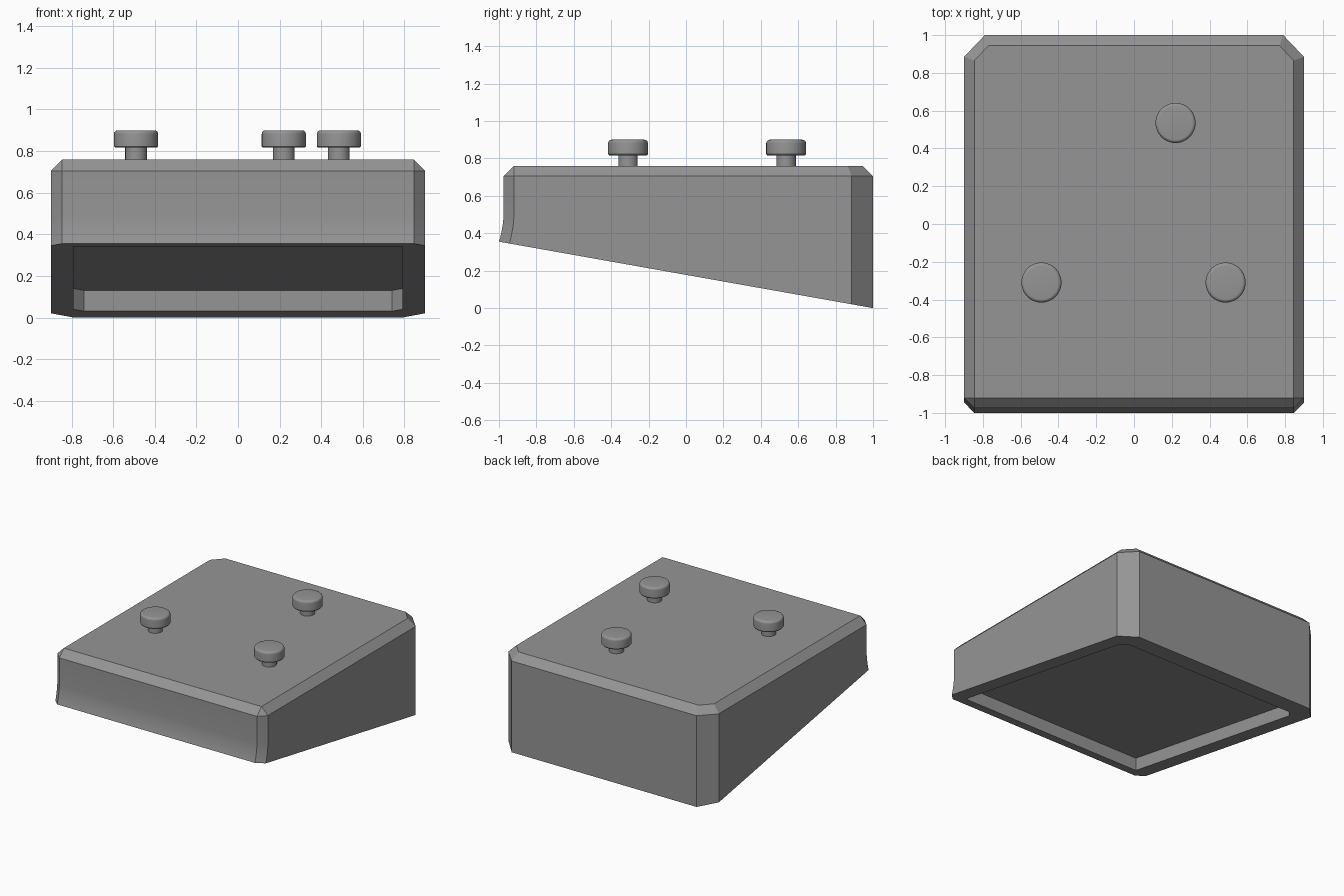
import bpy, bmesh, math

if "Cube" in bpy.data.objects:
    bpy.data.objects.remove(bpy.data.objects["Cube"])

grey = bpy.data.materials.new("grey")
grey.diffuse_color = (0.3, 0.3, 0.3, 1)
grey.use_nodes = True
grey.node_tree.nodes["Principled BSDF"].inputs["Base Color"].default_value = grey.diffuse_color


def finish(bm, name, angle=20):
    bmesh.ops.remove_doubles(bm, verts=bm.verts, dist=1e-4)
    bmesh.ops.recalc_face_normals(bm, faces=bm.faces)
    me = bpy.data.meshes.new(name)
    bm.to_mesh(me)
    bm.free()
    me.materials.append(grey)
    ob = bpy.data.objects.new(name, me)
    bpy.context.collection.objects.link(ob)
    bpy.ops.object.select_all(action='DESELECT')
    ob.select_set(True)
    bpy.context.view_layer.objects.active = ob
    bpy.ops.object.shade_smooth_by_angle(angle=math.radians(angle))
    return ob


def outline(x, front, back, cf, cbx, cby):
    """Mirrored rectangle with cut corners, counter-clockwise from front left."""
    half = [(x - cf, front), (x, front + cf), (x, back - cby), (x - cbx, back)]
    return half + [(-px, py) for px, py in reversed(half)]


def slope(y):
    return 0.1775 * (1 - y)


def wedge_body():
    bm = bmesh.new()
    rings = [[(x, y, 0.76) for x, y in outline(0.845, -0.92, 0.945, 0, 0.075, 0.08)]]
    # walls, flaring out at the lower front, down to the sloping underside
    for t, front in ((0, -0.975), (0.6, -0.975), (0.72, -0.979),
                     (0.84, -0.986), (0.93, -0.993), (1, -1.0)):
        rings.append([(x, y, 0.705 + t * (slope(y) - 0.705))
                      for x, y in outline(0.9, front, 1.0, 0.055, 0.11, 0.115)])
    # underside rim and shallow recess
    opening = outline(0.79, -0.92, 0.83, 0, 0.05, 0.05)
    for depth in (0, 0.1):
        rings.append([(x, y, slope(y) + depth) for x, y in opening])
    loops = [[bm.verts.new(p) for p in r] for r in rings]
    for a, b in zip(loops, loops[1:]):
        for i in range(8):
            j = (i + 1) % 8
            bm.faces.new((a[i], a[j], b[j], b[i]))
    bm.faces.new(loops[0])
    bm.faces.new(loops[-1])
    return finish(bm, "wedge_body")


def lathe(name, profile, x, y, n=48):
    bm = bmesh.new()
    loops = [[bm.verts.new((x + r * math.cos(math.tau * i / n),
                            y + r * math.sin(math.tau * i / n), z))
              for i in range(n)] for r, z in profile]
    for a, b in zip(loops, loops[1:]):
        for i in range(n):
            j = (i + 1) % n
            bm.faces.new((a[i], a[j], b[j], b[i]))
    bm.faces.new(loops[0])
    bm.faces.new(loops[-1])
    return finish(bm, name, 30)


wedge_body()

# knob cap with rounded upper edge, on a thin stem
R, B = 0.106, 0.018
cap = [(R - 0.005, 0.817), (R, 0.823)]
cap += [(R - B + B * math.cos(a), 0.9 - B + B * math.sin(a))
        for a in (math.pi / 2 * k / 5 for k in range(6))]
for i, (x, y) in enumerate(((-0.49, -0.31), (0.485, -0.31), (0.22, 0.535)), 1):
    lathe(f"knob_stem_{i}", [(0.052, 0.755), (0.052, 0.82)], x, y)
    lathe(f"knob_cap_{i}", cap, x, y)
